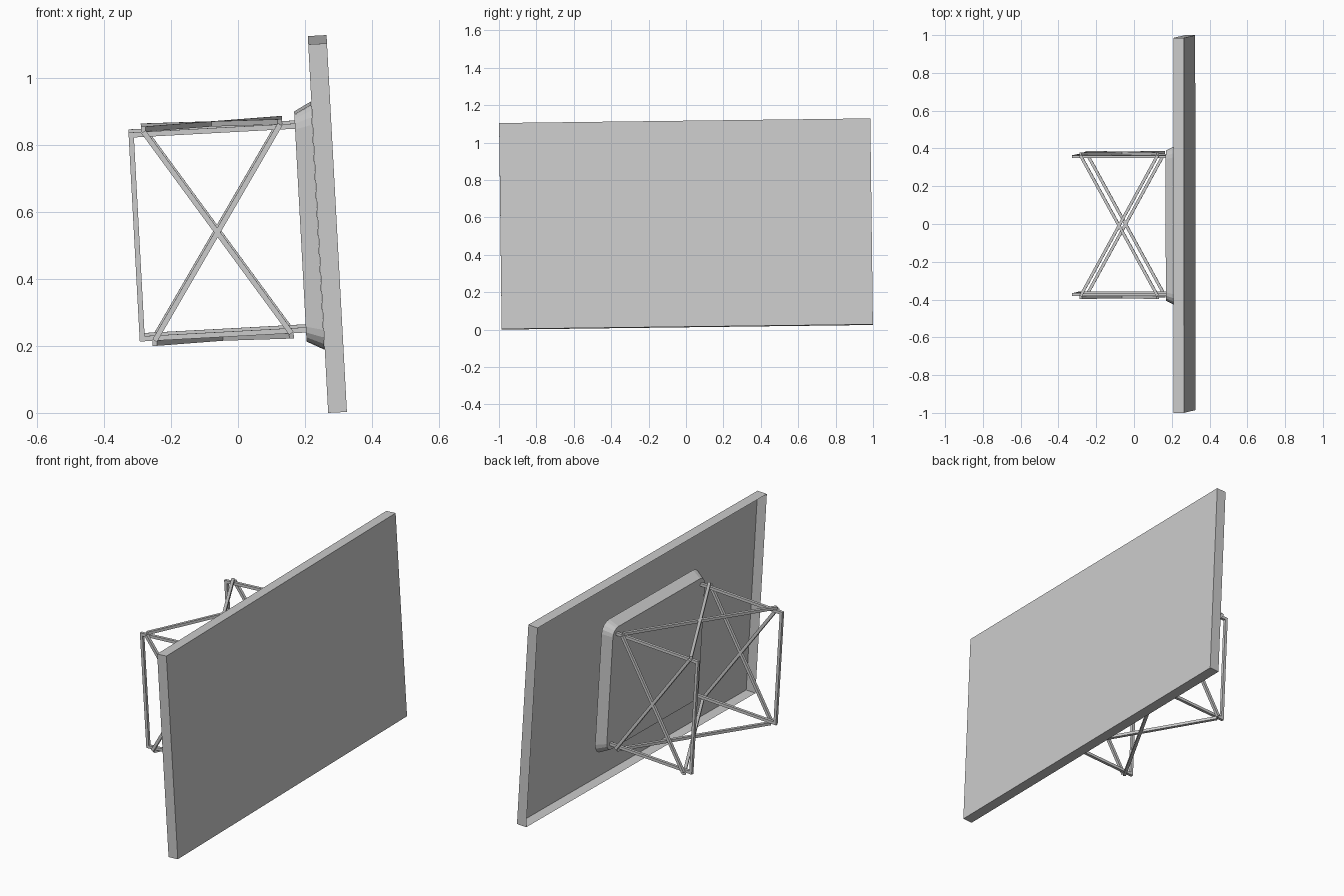
import bpy, bmesh, math
from mathutils import Matrix, Vector, Euler

cube = bpy.data.objects.get("Cube")
if cube:
    bpy.data.objects.remove(cube, do_unlink=True)

GREY = (0.6, 0.6, 0.6, 1)
grey = bpy.data.materials.new("plain_grey")
grey.use_nodes = True
grey.diffuse_color = GREY
grey.node_tree.nodes["Principled BSDF"].inputs["Base Color"].default_value = GREY

# The whole model leans slightly about the centre of the panel face
LEAN = Matrix.Translation((0.295, 0, 0.566)) @ Euler((0.0125, -0.054, 0)).to_matrix().to_4x4()
# Housing and frame sit a little off the panel centre
MIDDLE = Vector((0, -0.005, -0.003))


def add_object(name, bm):
    mesh = bpy.data.meshes.new(name)
    bm.normal_update()
    bm.to_mesh(mesh)
    bm.free()
    mesh.materials.append(grey)
    obj = bpy.data.objects.new(name, mesh)
    obj.matrix_world = LEAN
    bpy.context.collection.objects.link(obj)


def rounded_loop(bm, x, half_y, half_z, radius, steps):
    """Ring of vertices around a rounded rectangle at depth x."""
    ring = []
    for i, (sy, sz) in enumerate([(1, 1), (-1, 1), (-1, -1), (1, -1)]):
        for k in range(steps + 1):
            a = (i + k / steps) * math.pi / 2
            point = Vector((x, sy * (half_y - radius) + radius * math.cos(a),
                            sz * (half_z - radius) + radius * math.sin(a)))
            ring.append(bm.verts.new(point + MIDDLE))
    return ring


def bar(name, start, end, normal):
    """Square bar between two points, one side facing along normal."""
    start, end, normal = Vector(start), Vector(end), Vector(normal)
    along = (end - start).normalized()
    turn = Matrix((along.cross(normal), normal, along)).transposed().to_4x4()
    size = Matrix.Diagonal((WIDTH, WIDTH, (end - start).length, 1))
    centre = Matrix.Translation((start + end) / 2 + MIDDLE)
    bm = bmesh.new()
    bmesh.ops.create_cube(bm, size=1, matrix=centre @ turn @ size)
    add_object(name, bm)


# Wide panel: a shallow tray, open at the rear
DEPTH = 0.056
bm = bmesh.new()
bmesh.ops.create_cube(bm, size=1, matrix=Matrix.Translation((-DEPTH / 2, 0, 0))
                      @ Matrix.Diagonal((DEPTH, 1.985, 1.103, 1)))
bm.normal_update()
rear = [f for f in bm.faces if f.normal.x < -0.9]
bmesh.ops.delete(bm, geom=rear, context='FACES_ONLY')
add_object("panel", bm)

# Tapered rear housing with rounded corners
bm = bmesh.new()
base = rounded_loop(bm, -0.057, 0.424, 0.367, 0.06, 4)
cap = rounded_loop(bm, -0.109, 0.398, 0.34, 0.045, 4)
count = len(base)
for i in range(count):
    j = (i + 1) % count
    bm.faces.new((base[i], base[j], cap[j], cap[i]))
bm.faces.new(cap)
bm.faces.new(base)
bmesh.ops.recalc_face_normals(bm, faces=bm.faces)
add_object("rear_housing", bm)

# Mounting frame: rails and posts, with braces laid on their outsides
WIDTH = 0.0155
OUT, IN = -0.599, -0.105      # rail ends
FAR, NEAR = -0.562, -0.153    # brace ends
RAIL_Y, RAIL_Z = 0.365, 0.305
BRACE_Y, BRACE_Z = RAIL_Y + WIDTH, RAIL_Z + WIDTH

for sy, side in ((1, "back"), (-1, "front")):
    y = sy * RAIL_Y
    post_end = RAIL_Z + WIDTH / 2
    bar(side + "_post", (OUT, y, -post_end), (OUT, y, post_end), (0, 1, 0))
    for sz, level in ((1, "upper"), (-1, "lower")):
        z = sz * RAIL_Z
        bar(f"{side}_{level}_rail", (OUT - WIDTH / 2, y, z), (IN, y, z), (0, 1, 0))
        # Crossed braces on the sides
        bar(f"{side}_{level}_side_brace", (FAR, sy * BRACE_Y, z * 1.025),
            (NEAR, sy * BRACE_Y, -z * 1.025), (0, 1, 0))
        # Crossed braces over the top and under the bottom
        bar(f"{side}_{level}_cross_brace", (FAR, y * 1.02, sz * BRACE_Z),
            (NEAR, -y * 1.02, sz * BRACE_Z), (0, 0, 1))
